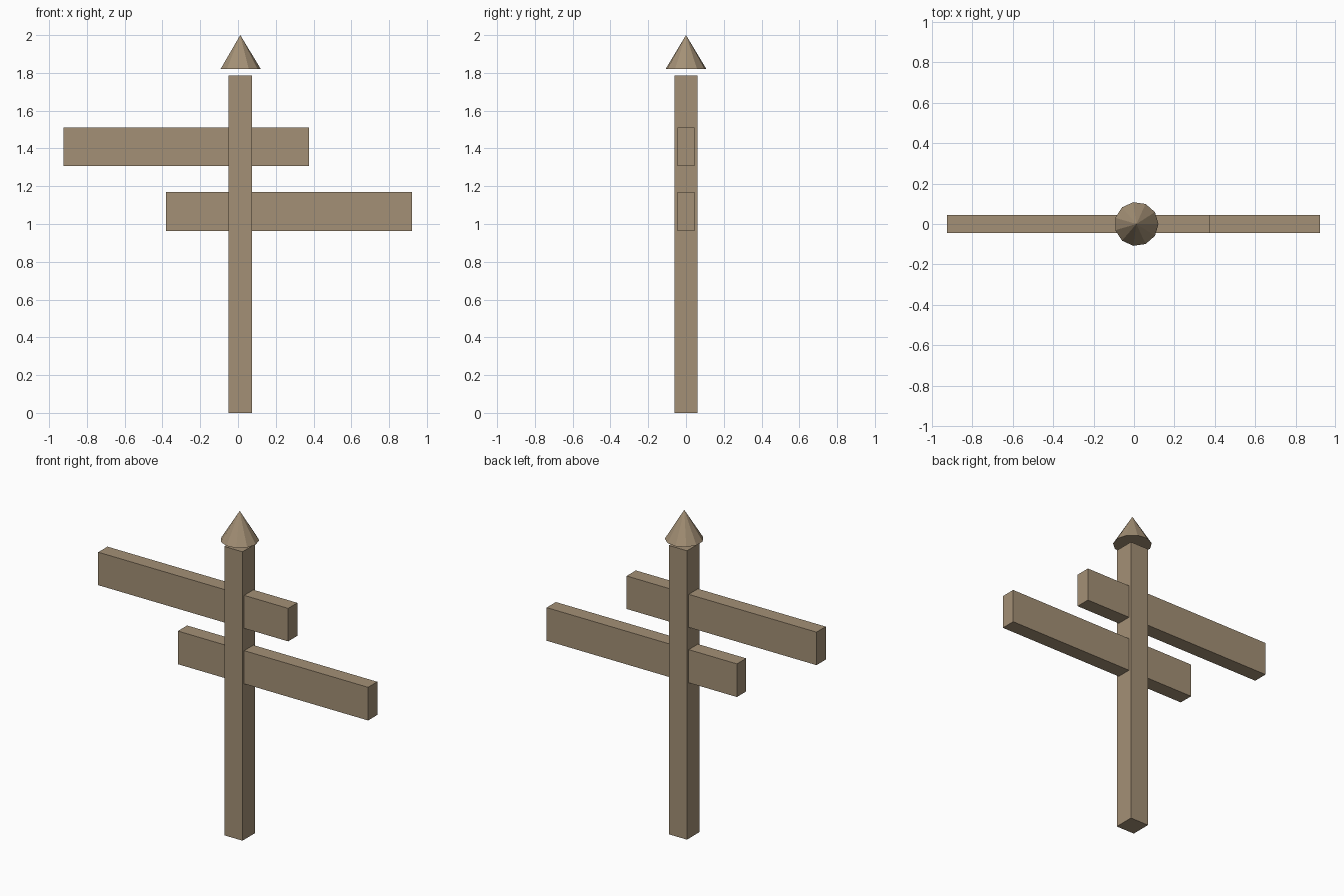
import bpy
from math import pi

# Remove the default object
cube = bpy.data.objects.get("Cube")
if cube:
    bpy.data.objects.remove(cube, do_unlink=True)

# Weathered wood, used everywhere
wood = bpy.data.materials.new("weathered_wood")
wood.use_nodes = True
colour = (0.37, 0.28, 0.18, 1)
wood.diffuse_color = colour
wood.node_tree.nodes["Principled BSDF"].inputs["Base Color"].default_value = colour

POST_X = 0.012


def finish(name):
    obj = bpy.context.object
    obj.name = obj.data.name = name
    obj.data.materials.append(wood)
    bpy.ops.object.transform_apply(location=False, rotation=True, scale=True)
    return obj


def box(name, x0, x1, depth, z0, z1):
    bpy.ops.mesh.primitive_cube_add(size=1, location=((x0 + x1) / 2, 0, (z0 + z1) / 2))
    bpy.context.object.scale = (x1 - x0, depth, z1 - z0)
    return finish(name)


# Square post
box("post", POST_X - 0.062, POST_X + 0.062, 0.124, 0, 1.787)

# Two sign boards running through the post, pointing opposite ways
box("upper_board", -0.925, 0.375, 0.09, 1.307, 1.511)
box("lower_board", -0.38, 0.922, 0.09, 0.964, 1.169)

# Eleven-sided pointed cap floating just above the post
bpy.ops.mesh.primitive_cone_add(vertices=11, radius1=0.109, radius2=0, depth=0.18,
                                location=(POST_X, 0, 1.91), rotation=(0, 0, -pi / 2))
finish("pointed_cap")
